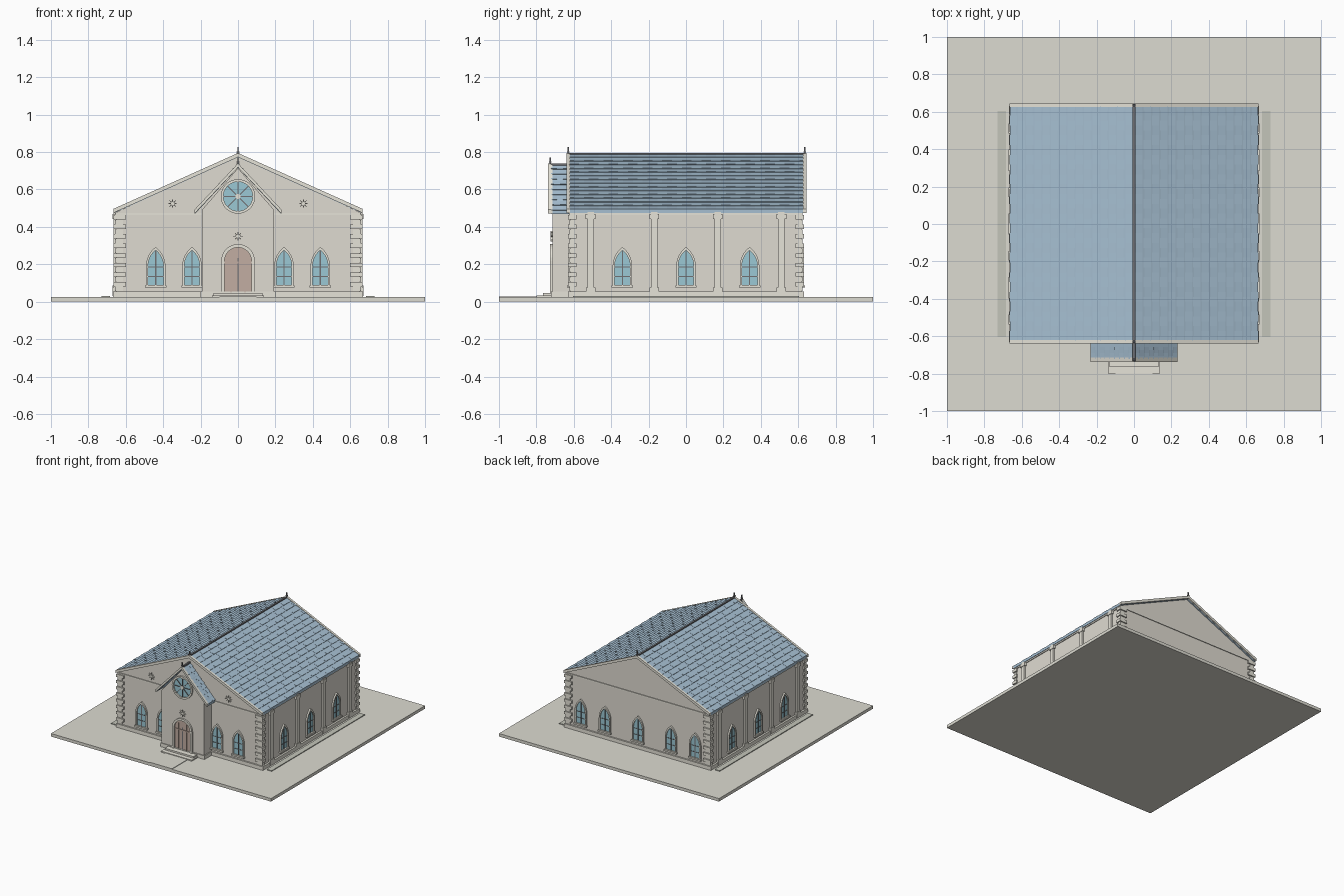
import bpy, bmesh
from math import pi, sin, cos, atan2, hypot
from mathutils import Matrix, Vector

if "Cube" in bpy.data.objects:
    bpy.data.objects.remove(bpy.data.objects["Cube"])

COL = {"wall": (.74, .71, .64), "trim": (.79, .77, .69), "ground": (.72, .71, .64),
       "strip": (.55, .56, .49), "roof": (.38, .52, .64), "glass": (.33, .58, .66),
       "door": (.54, .42, .36), "dark": (.16, .16, .17)}
MATS = {}
for k, c in COL.items():
    MATS[k] = bpy.data.materials.new(k)
    MATS[k].diffuse_color = (*c, 1)

parts = {}          # part name -> (bmesh, material key)
I = Matrix.Identity(4)


def get(name, mat):
    if name not in parts:
        parts[name] = (bmesh.new(), mat)
    return parts[name][0]


def prism(name, mat, pts, y0, y1, M=I):
    """Extrude an x-z outline from y0 to y1."""
    bm = get(name, mat)
    a, b = [[bm.verts.new(M @ Vector((x, y, z))) for x, z in pts] for y in (y0, y1)]
    bm.faces.new(a)
    bm.faces.new(b[::-1])
    n = len(pts)
    for i in range(n):
        bm.faces.new((a[i], b[i], b[(i + 1) % n], a[(i + 1) % n]))


def box(name, mat, x0, x1, y0, y1, z0, z1, M=I):
    prism(name, mat, [(x0, z0), (x1, z0), (x1, z1), (x0, z1)], y0, y1, M)


def ring(name, mat, outer, inner, y0, y1, M=I):
    """Frame between two outlines with equal point counts."""
    bm = get(name, mat)
    L = [[bm.verts.new(M @ Vector((x, y, z))) for x, z in p]
         for p, y in ((outer, y0), (outer, y1), (inner, y1), (inner, y0))]
    n = len(outer)
    for k in range(4):
        p, q = L[k], L[(k + 1) % 4]
        for i in range(n):
            j = (i + 1) % n
            bm.faces.new((p[i], p[j], q[j], q[i]))


def arch(w, z0, spring, rise, n=8):
    """Arched outline: round when rise == w, pointed when taller."""
    x0 = (w * w - rise * rise) / (2 * w)
    r, end = w - x0, atan2(rise, -x0)
    right = [(x0 + r * cos(end * i / n), spring + r * sin(end * i / n)) for i in range(n)]
    return [(-w, z0), (w, z0)] + right + [(0, spring + rise)] + [(-x, z) for x, z in right[::-1]]


def circle(r, z, n=32):
    return [(r * cos(2 * pi * i / n), z + r * sin(2 * pi * i / n)) for i in range(n)]


def place(x, y, turn=0):
    return Matrix.Translation((x, y, 0)) @ Matrix.Rotation(turn, 4, 'Z')


def chevron(half, ridge, eave, t):
    return [(-half, eave - t), (-half, eave), (0, ridge), (half, eave), (half, eave - t), (0, ridge - t)]


# ground slab, path, side strips
box("ground_slab", "ground", -1, 1, -1, 1, 0, .025)
box("path", "ground", -.1, .1, -1, -.72, .02, .029)
for s in (-1, 1):
    box("side_strip", "strip", s * .685, s * .73, -.605, .605, .02, .031)

# main body with gables, plinth, string course
W, D = .652, .618
prism("main_walls", "wall", [(-W, .02), (W, .02), (W, .478), (0, .777), (-W, .478)], -D, D)
box("plinth", "trim", -.667, .667, -.63, .63, .02, .055)
box("string_course", "trim", -W - .006, W + .006, -D - .006, D + .006, .464, .475)

# porch
P = -.715
prism("porch_walls", "wall", [(-.193, .02), (.193, .02), (.193, .49), (0, .715), (-.193, .49)], P, -.6)
box("porch_plinth", "trim", -.2, .2, P - .006, -.6, .02, .055)
box("steps", "trim", -.13, .13, -.765, P, .02, .047)
box("steps", "trim", -.14, .14, -.8, P, .02, .034)


def roof(name, half, ridge, eave, y0, y1, rows, cols):
    """Slab, staggered tile courses, barge boards and ridge cap."""
    prism(name + "_slab", "roof", chevron(half, ridge, eave, .018), y0 + .01, y1 - .01)
    run = hypot(half, ridge - eave)
    c, sn = half / run, (ridge - eave) / run
    du, dv = run / rows, (y1 - y0 - .02) / cols
    for s in (-1, 1):
        M = Matrix(((s * c, 0, s * sn, 0), (0, 1, 0, 0), (-sn, 0, c, ridge), (0, 0, 0, 1)))
        for r in range(rows):
            for k in range(cols + r % 2):
                a = y0 + .01 + dv * (k - .5 * (r % 2))
                lo, hi = max(a, y0 + .01), min(a + dv, y1 - .01)
                h = .003 if k % 2 else .005
                prism(name + "_tiles", "roof",
                      [(r * du, -.001), ((r + 1) * du, -.001), ((r + 1) * du, h)], lo, hi, M)
    box(name + "_ridge_cap", "dark", -.007, .007, y0 + .01, y1 - .01, ridge - .008, ridge + .005)


def barge_and_finial(name, half, ridge, eave, y0, y1):
    prism(name + "_barge", "trim", chevron(half, ridge + .005, eave + .005, .022), y0, y1)
    y = (y0 + y1) / 2
    box(name + "_finial", "dark", -.004, .004, y - .004, y + .004, ridge - .01, ridge + .037)
    box(name + "_finial", "dark", -.007, .007, y - .007, y + .007, ridge + .008, ridge + .014)


roof("main_roof", .663, .79, .492, -.635, .642, 15, 24)
barge_and_finial("main_front", .665, .79, .492, -.638, -.62)
barge_and_finial("main_back", .665, .79, .492, .625, .643)
roof("porch_roof", .23, .735, .488, -.733, -.615, 9, 3)
barge_and_finial("porch", .232, .735, .488, -.737, -.715)


# lancet windows on all four walls
def window(M):
    ring("window_frames", "trim", arch(.052, .085, .19, .102), arch(.041, .09, .19, .085), .01, -.012, M)
    prism("window_glass", "glass", arch(.044, .087, .19, .09), .01, -.003, M)
    box("window_bars", "dark", -.003, .003, -.007, 0, .09, .272, M)
    for z in (.135, .185):
        box("window_bars", "dark", -.041, .041, -.006, 0, z - .002, z + .002, M)
    box("window_sills", "trim", -.057, .057, -.018, .01, .075, .088, M)


for x in (-.44, -.246, .246, .44):
    window(place(x, -D))
for x in (-.52, -.3, 0, .3, .52):
    window(place(x, D, pi))
for s in (-1, 1):
    for y in (-.34, 0, .34):
        window(place(s * W, y, s * pi / 2))
    # pilasters with base and capital
    for y in (-.51, -.17, .17, .51):
        M = place(s * W, y, s * pi / 2)
        box("pilasters", "trim", -.017, .017, -.014, .01, .03, .48, M)
        box("pilasters", "trim", -.025, .025, -.018, .01, .03, .075, M)
        box("pilasters", "trim", -.026, .026, -.018, .01, .442, .468, M)
    # corner quoins, long and short blocks alternating
    for t in (-1, 1):
        for i in range(16):
            z = .057 + i * .0255
            a, b, o = (.054, .032, .013) if i % 2 else (.036, .022, .006)
            box("quoins", "trim", s * (W - a), s * (W + o), t * (D - b), t * (D + o), z, z + .0235)

# arched double door
M = place(0, P)
ring("door_frame", "trim", arch(.09, .04, .218, .09), arch(.072, .045, .218, .072), .01, -.013, M)
prism("door", "door", arch(.075, .045, .218, .075), .01, -.003, M)
box("door_gap", "dark", -.003, .003, -.006, 0, .05, .235, M)
for x in (-.037, .037):
    box("door_rails", "door", x - .0025, x + .0025, -.007, 0, .05, .265, M)
box("door_rails", "door", -.072, .072, -.008, 0, .205, .215, M)

# rose window with spokes
Z = .563
ring("rose_frame", "trim", circle(.092, Z), circle(.078, Z), .01, -.014, M)
prism("rose_glass", "glass", circle(.08, Z), .01, -.003, M)
prism("rose_hub", "trim", circle(.014, Z, 16), .01, -.011, M)
for i in range(8):
    R = M @ Matrix.Translation((0, 0, Z)) @ Matrix.Rotation(i * pi / 4, 4, 'Y')
    box("rose_spokes", "dark", -.0025, .0025, -.008, 0, .01, .08, R)

# eight-pointed star ornaments
for x, y, z in ((-.35, -D, .525), (.35, -D, .525), (0, P, .35)):
    star = [((.028, .01)[i % 2] * sin(i * pi / 8), z + (.028, .01)[i % 2] * cos(i * pi / 8)) for i in range(16)]
    prism("star_ornaments", "trim", star, .005, -.009, place(x, y))

# turn the collected parts into objects
for name, (bm, mat) in parts.items():
    bmesh.ops.recalc_face_normals(bm, faces=bm.faces[:])
    me = bpy.data.meshes.new(name)
    bm.to_mesh(me)
    bm.free()
    me.materials.append(MATS[mat])
    bpy.context.collection.objects.link(bpy.data.objects.new(name, me))

for m in bpy.data.materials:
    if m.users and not m.is_grease_pencil:
        m.use_nodes = True
        m.node_tree.nodes["Principled BSDF"].inputs["Base Color"].default_value = m.diffuse_color
